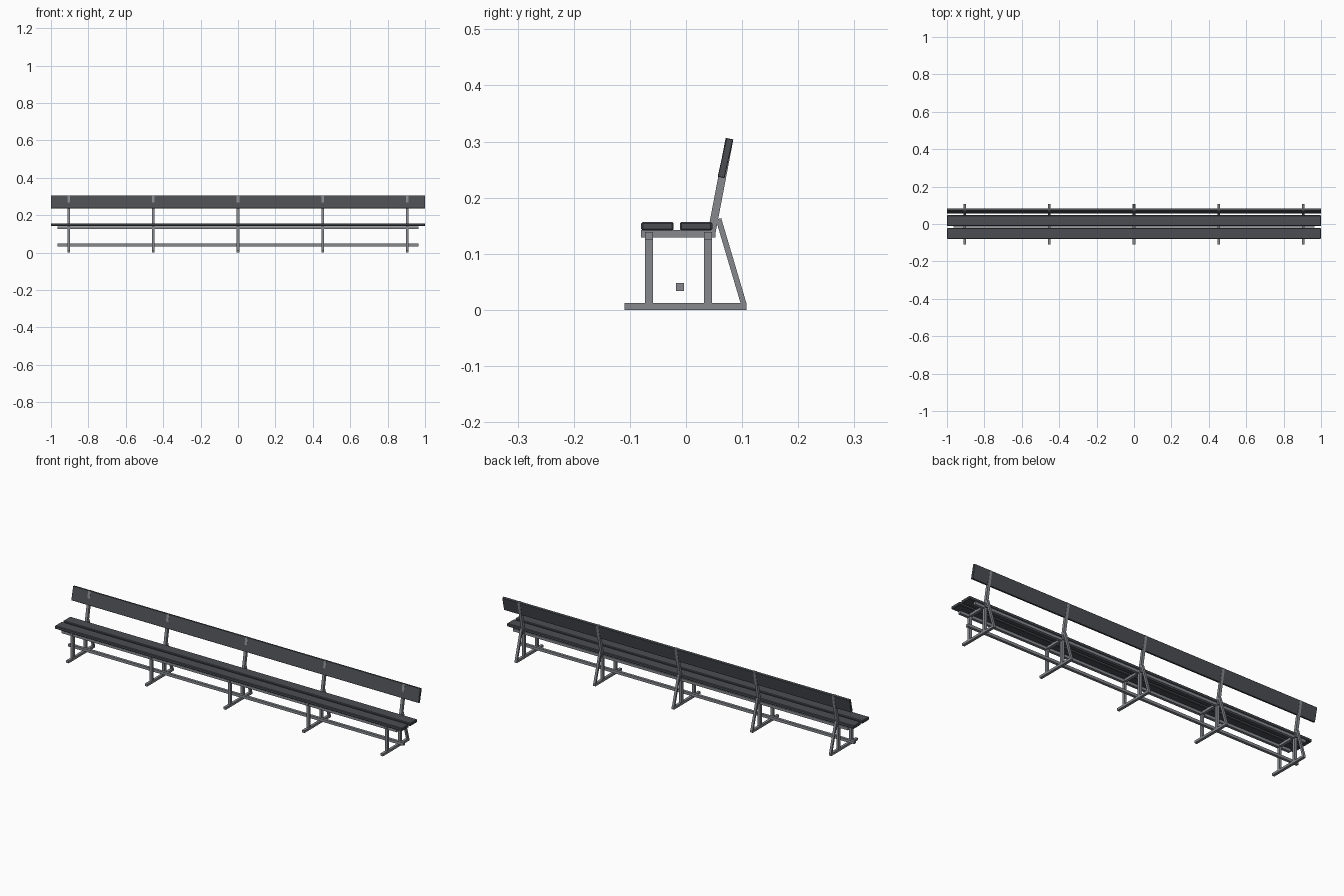
import bpy
import math

cube = bpy.data.objects.get("Cube")
if cube:
    bpy.data.objects.remove(cube, do_unlink=True)


def make_material(name, colour):
    mat = bpy.data.materials.new(name)
    mat.use_nodes = True
    mat.diffuse_color = colour
    mat.node_tree.nodes["Principled BSDF"].inputs["Base Color"].default_value = colour
    return mat


steel = make_material("grey steel", (0.24, 0.25, 0.27, 1))
board = make_material("dark board", (0.07, 0.075, 0.085, 1))
TUBE = 0.014


def box(name, centre, size, mat, tilt=0.0, bevel=0.0):
    bpy.ops.mesh.primitive_cube_add(size=1, location=centre, rotation=(tilt, 0, 0))
    obj = bpy.context.object
    obj.name = name
    obj.scale = size
    bpy.ops.object.transform_apply(location=False, rotation=False, scale=True)
    obj.data.materials.append(mat)
    if bevel:
        mod = obj.modifiers.new("chamfer", "BEVEL")
        mod.width = bevel
        mod.segments = 1
    return obj


def bar(name, x, start, end, width, depth, mat, bevel=0.0):
    """Box running between two (y, z) points in the side plane."""
    dy, dz = end[0] - start[0], end[1] - start[1]
    centre = (x, (start[0] + end[0]) / 2, (start[1] + end[1]) / 2)
    size = (width, depth, math.hypot(dy, dz))
    return box(name, centre, size, mat, math.atan2(-dy, dz), bevel)


# Five identical support frames
for i in range(5):
    x = (i - 2) * 0.4525
    box(f"foot_{i}", (x, -0.001, 0.006), (TUBE, 0.218, 0.012), steel)
    for side, y in (("front", -0.066), ("rear", 0.0395)):
        box(f"{side}_leg_{i}", (x, y, 0.0725), (TUBE, TUBE, 0.125), steel)
    box(f"seat_bearer_{i}", (x, -0.0135, 0.136), (TUBE, 0.133, 0.0135), steel)
    bar(f"back_post_{i}", x, (0.0455, 0.137), (0.0775, 0.305), TUBE, TUBE, steel)
    bar(f"rear_brace_{i}", x, (0.103, 0.01), (0.058, 0.162), 0.012, 0.01, steel)

# Long rails under the seat and the low stretcher
for name, y, z in (("front_rail", -0.066, 0.132), ("rear_rail", 0.0395, 0.132),
                   ("stretcher", -0.011, 0.041)):
    box(name, (0, y, z), (1.93, TUBE, TUBE), steel)

# Seat boards and backrest board
for name, y in (("front_seat_board", -0.051), ("rear_seat_board", 0.018)):
    box(name, (0, y, 0.149), (2, 0.058, 0.016), board, bevel=0.003)
bar("backrest_board", 0, (0.0625, 0.236), (0.078, 0.305), 2, 0.0125, board, bevel=0.001)
